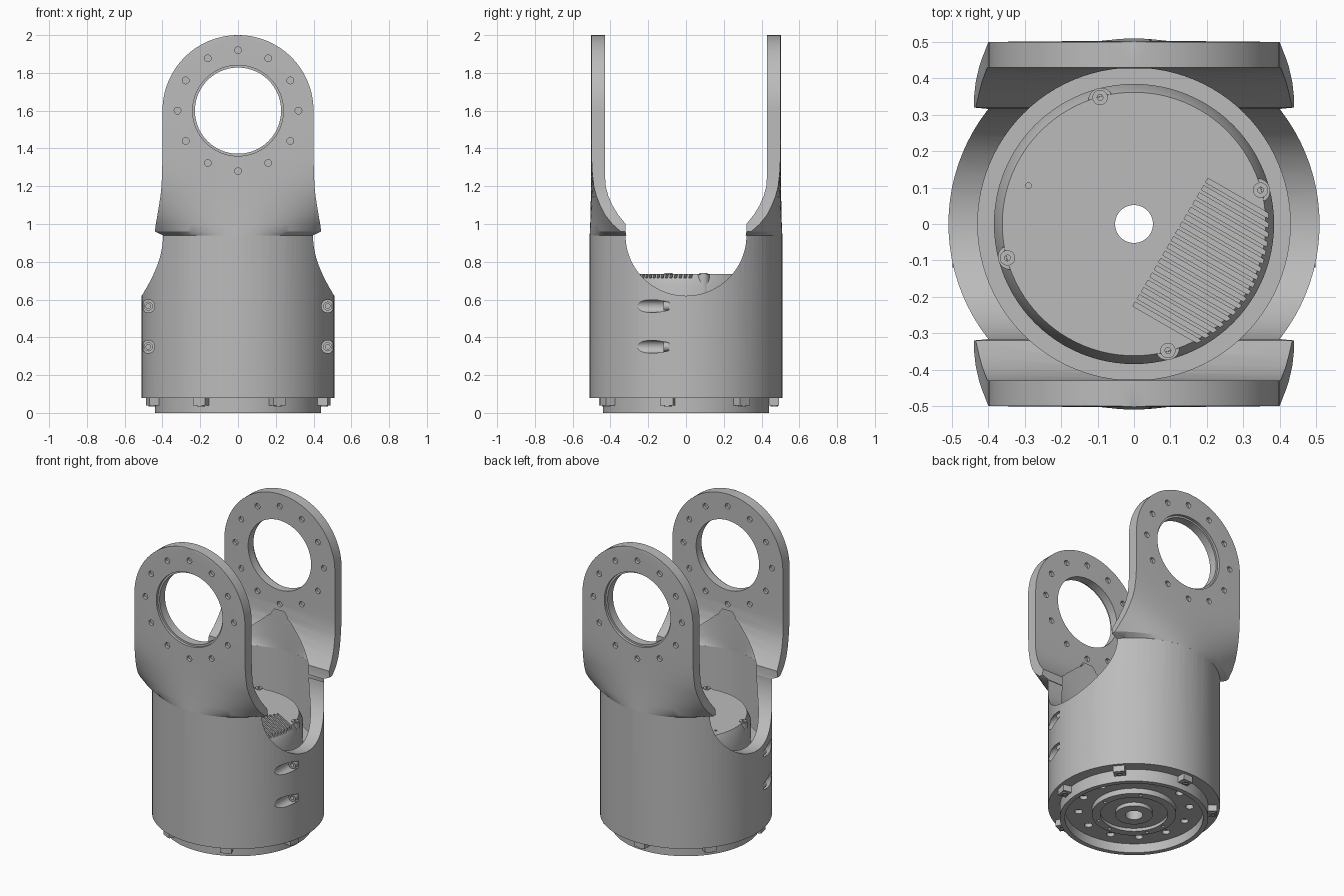
import bpy, bmesh, math
from mathutils import Matrix, Vector

if "Cube" in bpy.data.objects:
    bpy.data.objects.remove(bpy.data.objects["Cube"], do_unlink=True)

grey = bpy.data.materials.new("light_grey_metal")
grey.use_nodes = True
colour = (0.5, 0.5, 0.5, 1)
grey.diffuse_color = colour
grey.node_tree.nodes["Principled BSDF"].inputs["Base Color"].default_value = colour

T = Matrix.Translation
ALONG_X = Matrix.Rotation(math.pi / 2, 4, "Y")
ALONG_Y = Matrix.Rotation(-math.pi / 2, 4, "X")


def finish(name, bm):
    bmesh.ops.remove_doubles(bm, verts=bm.verts, dist=1e-5)
    bmesh.ops.recalc_face_normals(bm, faces=bm.faces)
    mesh = bpy.data.meshes.new(name)
    bm.to_mesh(mesh)
    bm.free()
    mesh.materials.append(grey)
    obj = bpy.data.objects.new(name, mesh)
    bpy.context.collection.objects.link(obj)
    return obj


def skin(bm, rings, closed):
    """Quads between successive loops of vertices."""
    pairs = list(zip(rings, rings[1:] + rings[:1]))
    for a, b in pairs if closed else pairs[:-1]:
        for i in range(len(a)):
            j = (i + 1) % len(a)
            bm.faces.new((a[i], a[j], b[j], b[i]))


def lathe(name, profile, places=(Matrix(),), segs=96):
    """Revolve a closed (radius, height) outline, once per placement."""
    bm = bmesh.new()
    for m in places:
        rings = []
        for k in range(segs):
            a = math.tau * k / segs
            rings.append([bm.verts.new(m @ Vector((r * math.cos(a), r * math.sin(a), z)))
                          for r, z in profile])
        skin(bm, rings, True)
    return finish(name, bm)


def rod(r, lo, hi):
    return [(0, lo), (r, lo), (r, hi), (0, hi)]


def polar(r, count, start=0.0, z=0.0):
    return [T((r * math.cos(math.radians(start) + math.tau * k / count),
               r * math.sin(math.radians(start) + math.tau * k / count), z))
            for k in range(count)]


def boolean(obj, tool, mode="DIFFERENCE"):
    mod = obj.modifiers.new("bool", "BOOLEAN")
    mod.operation, mod.solver, mod.object = mode, "EXACT", tool
    bpy.context.view_layer.objects.active = obj
    bpy.ops.object.modifier_apply(modifier=mod.name)
    bpy.data.objects.remove(tool, do_unlink=True)


# Fork arm: z, half width, outer corner y, inner wall y
ROWS = [(0.94, 0.397, 0.32, 0.316), (0.96, 0.44, 0.345, 0.32), (1.0, 0.435, 0.39, 0.32),
        (1.05, 0.426, 0.43, 0.36), (1.1, 0.418, 0.455, 0.39), (1.15, 0.41, 0.475, 0.412),
        (1.2, 0.405, 0.488, 0.425), (1.27, 0.402, 0.496, 0.43), (1.35, 0.4, 0.5, 0.43)]
ROWS += [(1.6 + 0.4 * math.sin(a), 0.4 * math.cos(a), 0.5, 0.43)
         for a in (math.radians(88.5) * k / 24 for k in range(25))]


def fork_arm(side):
    bm = bmesh.new()
    rings = []
    for z, w, corner, inner in ROWS:
        crown = 0.51 - 0.04 * (corner - 0.32)
        loop = []
        for k in range(33):
            u = k / 16 - 1
            f = (math.sqrt(0.51 ** 2 - (0.4 * u) ** 2) - 0.3164) / 0.1936
            loop.append((w * u, corner + (crown - corner) * f))
        loop += [(w, inner), (-w, inner)]
        rings.append([bm.verts.new((x, side * y, z)) for x, y in loop])
    skin(bm, rings, False)
    bm.faces.new(rings[0])
    bm.faces.new(rings[-1])
    return finish("fork_arm", bm)


# Housing: cylinder with side notches, blended into two arms, then bored
housing = lathe("fork_housing", rod(0.51, 0.08, 0.94))
boolean(housing, lathe("notch_cutter", rod(0.32, -0.7, 0.7), [T((0, 0, 0.94)) @ ALONG_X]))
for side in (-1, 1):
    boolean(housing, fork_arm(side), "UNION")
boolean(housing, lathe("bore_cutter", rod(0.4295, -0.1, 1.24)))

# Bearing eyes with a shallow step on the outer faces
eye = [(0, -0.7), (0.24, -0.7), (0.24, -0.485), (0.228, -0.485),
       (0.228, 0.485), (0.24, 0.485), (0.24, 0.7), (0, 0.7)]
boolean(housing, lathe("eye_cutter", eye, [T((0, 0, 1.6)) @ ALONG_Y]))

# Blind bolt holes round each eye, on both faces of each arm
holes = []
for m in polar(0.32, 12):
    x, z = m.translation.x, m.translation.y
    for y in (-0.5, -0.43, 0.43, 0.5):
        holes.append(T((x, y, 1.6 + z)) @ ALONG_Y)
boolean(housing, lathe("bolt_hole_cutter", rod(0.018, -0.018, 0.018), holes, 16))

# Side screw pockets sunk from the front
spots = [T((x, 0, z)) @ ALONG_Y for x in (-0.475, 0.475) for z in (0.35, 0.565)]
boolean(housing, lathe("pocket_cutter", rod(0.034, -0.5, -0.09), spots, 32))
lathe("side_screws", [(0.012, -0.12), (0.024, -0.12), (0.024, -0.085), (0.012, -0.085)],
      spots, 24)

# Core: base flange, stepped underside and domed-edge cover
core = lathe("core_and_cover", [
    (0.052, 0.02), (0.11, 0.02), (0.11, 0.045), (0.2, 0.045), (0.2, 0.025), (0.25, 0.025),
    (0.25, 0.06), (0.41, 0.06), (0.41, 0), (0.44, 0), (0.44, 0.085), (0.435, 0.085),
    (0.435, 0.55), (0.385, 0.55), (0.385, 0.68), (0.362, 0.735), (0.052, 0.735)])

# Cooling grooves in the cover, running out to its rim
bm = bmesh.new()
run = Vector((math.cos(math.radians(-30)), math.sin(math.radians(-30)), 0))
for k in range(18):
    p = Vector((0, -0.22, 0)).lerp(Vector((0.2, 0.12, 0)), k / 17)
    along = p.dot(run)
    length = -along + math.sqrt(along ** 2 - p.length_squared + 0.39 ** 2)
    mid = p + run * length / 2
    bmesh.ops.create_cube(bm, size=1, matrix=T((mid.x, mid.y, 0.735))
                          @ Matrix.Rotation(math.radians(-30), 4, "Z")
                          @ Matrix.Diagonal((length, 0.013, 0.04, 1)))
boolean(core, finish("groove_cutter", bm))

# Underside holes and the cover's pin hole
boolean(core, lathe("base_hole_cutter", rod(0.024, 0.03, 0.085), polar(0.33, 12, 15), 20))
boolean(core, lathe("hub_hole_cutter", rod(0.01, 0, 0.04), polar(0.225, 12), 12))
boolean(core, lathe("pin_hole_cutter", rod(0.008, 0.72, 0.8), [T((-0.29, 0.105, 0))], 12))

# Cover bosses and their screws
lathe("cover_bosses", rod(0.034, 0.56, 0.733), polar(0.352, 4, 15), 32)
lathe("cover_screws", [(0.008, 0.725), (0.021, 0.725), (0.021, 0.74), (0.008, 0.74)],
      polar(0.36, 4, 15), 24)

# Clamp lugs under the housing rim, each with a screw head
bm = bmesh.new()
for k in range(7):
    bmesh.ops.create_cube(bm, size=1, matrix=Matrix.Rotation(math.radians(-12) + math.tau * k / 7, 4, "Z")
                          @ T((0.462, 0, 0.0625)) @ Matrix.Diagonal((0.06, 0.07, 0.045, 1)))
finish("clamp_lugs", bm)
lathe("clamp_screws", [(0.01, 0.034), (0.02, 0.034), (0.02, 0.05), (0.01, 0.05)],
      polar(0.468, 7, -12), 20)

# Smooth the round surfaces, keep machined edges sharp
bpy.ops.object.select_all(action="DESELECT")
for obj in bpy.context.collection.objects:
    if obj.type == "MESH" and grey.name in obj.data.materials:
        obj.select_set(True)
        bpy.context.view_layer.objects.active = obj
bpy.ops.object.shade_smooth_by_angle(angle=math.radians(25))
